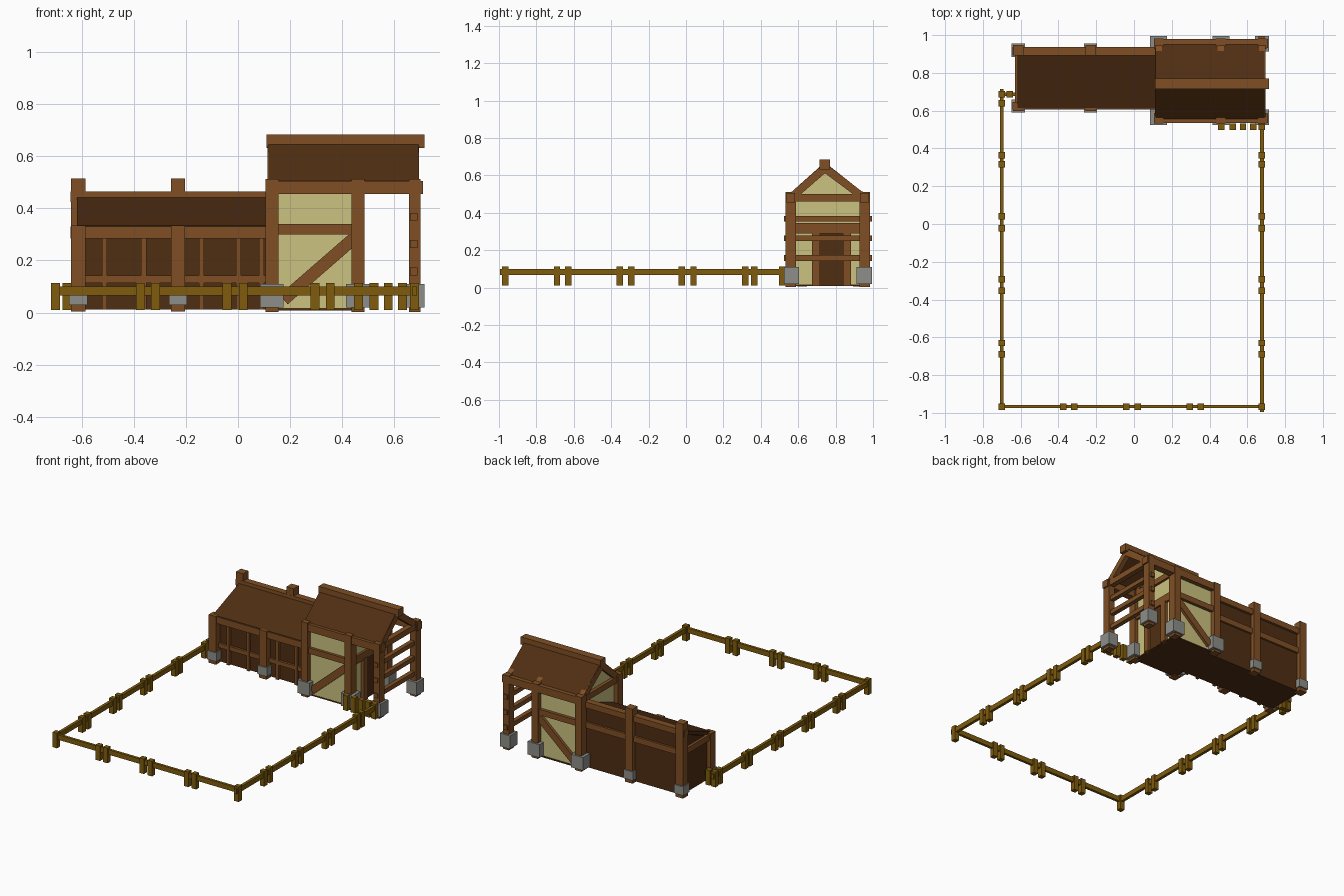
import bpy, math
from mathutils import Vector


def mat(name, c):
    m = bpy.data.materials.new(name)
    m.diffuse_color = (*c, 1)
    return m


WOOD = mat("timber brown", (0.215, 0.078, 0.018))
DARK = mat("dark brown boards", (0.078, 0.027, 0.006))
PLASTER = mat("pale yellow plaster", (0.60, 0.54, 0.215))
FENCE = mat("olive fence wood", (0.215, 0.107, 0.004))
STONE = mat("grey stone", (0.27, 0.27, 0.25))


def mesh(name, verts, faces, m):
    me = bpy.data.meshes.new(name)
    me.from_pydata(verts, [], faces)
    me.materials.append(m)
    ob = bpy.data.objects.new(name, me)
    bpy.context.collection.objects.link(ob)
    return ob


def prism(name, profile, x0, x1, m):
    """Extrude a (y, z) outline (counter-clockwise seen from +x) along x."""
    n = len(profile)
    v = [(x, y, z) for x in (x0, x1) for y, z in profile]
    f = [tuple(range(n))[::-1], tuple(range(n, 2 * n))]
    f += [(i, (i + 1) % n, n + (i + 1) % n, n + i) for i in range(n)]
    return mesh(name, v, f, m)


def box(name, x0, x1, y0, y1, z0, z1, m):
    return prism(name, [(y0, z0), (y1, z0), (y1, z1), (y0, z1)], x0, x1, m)


def brace(name, a, b, width, depth, m):
    """Sloped beam from a to b; width is in the vertical plane, depth across it."""
    a, b = Vector(a), Vector(b)
    d = (b - a).normalized()
    side = d.cross(Vector((0, 0, 1))).normalized()
    up = side.cross(d)
    v = [p + side * depth / 2 * s + up * width / 2 * t
         for p in (a, b) for s, t in ((-1, -1), (1, -1), (1, 1), (-1, 1))]
    f = [(3, 2, 1, 0), (4, 5, 6, 7)]
    f += [(i, (i + 1) % 4, 4 + (i + 1) % 4, 4 + i) for i in range(4)]
    return mesh(name, v, f, m)


def post(name, x, y, w, d, z0, z1, m):
    return box(name, x - w / 2, x + w / 2, y - d / 2, y + d / 2, z0, z1, m)


# ---------- Fence ----------
box("fence_rail_left", -0.71, -0.69, -0.975, 0.715, 0.066, 0.10, FENCE)
box("fence_rail_right", 0.667, 0.687, -0.995, 0.53, 0.066, 0.10, FENCE)
box("fence_rail_front", -0.70, 0.68, -0.975, -0.957, 0.066, 0.10, FENCE)
box("fence_rail_to_shed", -0.70, -0.63, 0.678, 0.696, 0.066, 0.10, FENCE)
side_y = [0.365, 0.317, 0.04, -0.022, -0.293, -0.354, -0.63, -0.69, -0.967]
spots = [(-0.70, y) for y in [0.688, 0.64] + side_y]
spots += [(0.677, y) for y in side_y]
spots += [(x, -0.967) for x in (-0.375, -0.317, -0.042, 0.02, 0.296, 0.354)]
spots += [(-0.657, 0.687)]
spots += [(x, 0.515) for x in (0.463, 0.522, 0.577, 0.632, 0.677)]
for x, y in spots:
    post("fence_post", x, y, 0.034, 0.034, 0.01, 0.113, FENCE)

# ---------- Low shed ----------
prism("shed_walls", [(0.64, 0.012), (0.92, 0.012), (0.92, 0.43), (0.64, 0.31)],
      -0.612, 0.13, DARK)
prism("shed_roof", [(0.612, 0.31), (0.92, 0.43), (0.92, 0.452), (0.612, 0.334)],
      -0.618, 0.13, DARK)
for x in (-0.613, -0.23):
    post("shed_front_post", x, 0.622, 0.055, 0.05, 0.005, 0.335, WOOD)
    post("shed_back_post", x, 0.92, 0.055, 0.055, 0.005, 0.515, WOOD)
    for y in (0.625, 0.92):
        post("shed_stone_base", x, y, 0.07, 0.07, 0.03, 0.09, STONE)
box("shed_front_beam", -0.643, 0.11, 0.605, 0.645, 0.285, 0.331, WOOD)
box("shed_front_rail", -0.61, 0.11, 0.625, 0.645, 0.113, 0.142, WOOD)
box("shed_back_beam", -0.643, 0.11, 0.892, 0.937, 0.425, 0.465, WOOD)
box("shed_back_rail", -0.61, 0.11, 0.915, 0.934, 0.285, 0.325, WOOD)
box("shed_end_beam", -0.63, -0.60, 0.61, 0.93, 0.285, 0.325, WOOD)
for x in (-0.513, -0.362, -0.14, 0.002, 0.09):
    post("shed_front_batten", x, 0.634, 0.02, 0.022, 0.012, 0.30, WOOD)

# ---------- Tall house ----------
MID = 0.756
FRAME_X = (0.13, 0.46, 0.678)
prism("house_walls", [(0.562, 0.015), (0.95, 0.015), (0.95, 0.48), (MID - 0.01, 0.645),
                      (0.562, 0.48)], 0.135, 0.462, PLASTER)
box("house_floor", 0.13, 0.466, 0.56, 0.955, 0.008, 0.017, DARK)
for x in FRAME_X:
    for y in (0.56, 0.955):
        w = 0.045 if x > 0.6 else 0.05
        post("house_post", x, y, w, 0.056, 0.003, 0.512, WOOD)
        s = 0.076 if x > 0.6 else 0.09
        post("house_stone_base", x, y + (0.004 if y < 0.7 else -0.002), s, 0.082, 0.02, 0.11, STONE)

# Walls front and back: eave beam, middle beam and diagonal brace
for y, side in ((0.56, "front"), (0.955, "back")):
    box(side + "_eave_beam", 0.108, 0.71, y - 0.024, y + 0.024, 0.455, 0.505, WOOD)
    box(side + "_middle_beam", 0.13, 0.46, y - 0.016, y + 0.016, 0.30, 0.34, WOOD)
    brace(side + "_diagonal_brace", (0.175, y, 0.05), (0.445, y, 0.285), 0.048, 0.028, WOOD)

# Gable frames
for x in FRAME_X:
    box("gable_cross_beam", x - 0.018, x + 0.018, 0.56, 0.955, 0.46, 0.50, WOOD)
    for y in (0.555, 0.96):
        brace("gable_rafter", (x, y, 0.475), (x, 0.742, 0.637), 0.04, 0.034, WOOD)

# Roof and ridge
RY = 0.742
prism("house_roof", [(0.54, 0.465), (RY, 0.645), (0.97, 0.465), (0.97, 0.49),
                     (RY, 0.67), (0.54, 0.49)], 0.117, 0.692, DARK)
box("ridge_beam", 0.11, 0.715, RY - 0.027, RY + 0.027, 0.632, 0.684, WOOD)

# Porch-side wall: beam, door and frame
box("door_wall_beam", 0.45, 0.478, 0.57, 0.945, 0.29, 0.345, WOOD)
box("door_leaf", 0.459, 0.468, 0.70, 0.855, 0.012, 0.29, DARK)
for y in (0.695, 0.86):
    post("door_jamb", 0.468, y, 0.03, 0.042, 0.008, 0.30, WOOD)

# Porch end rails
for z in (0.368, 0.263, 0.158):
    box("porch_rail", 0.66, 0.69, 0.523, 0.995, z - 0.015, z + 0.015, WOOD)
